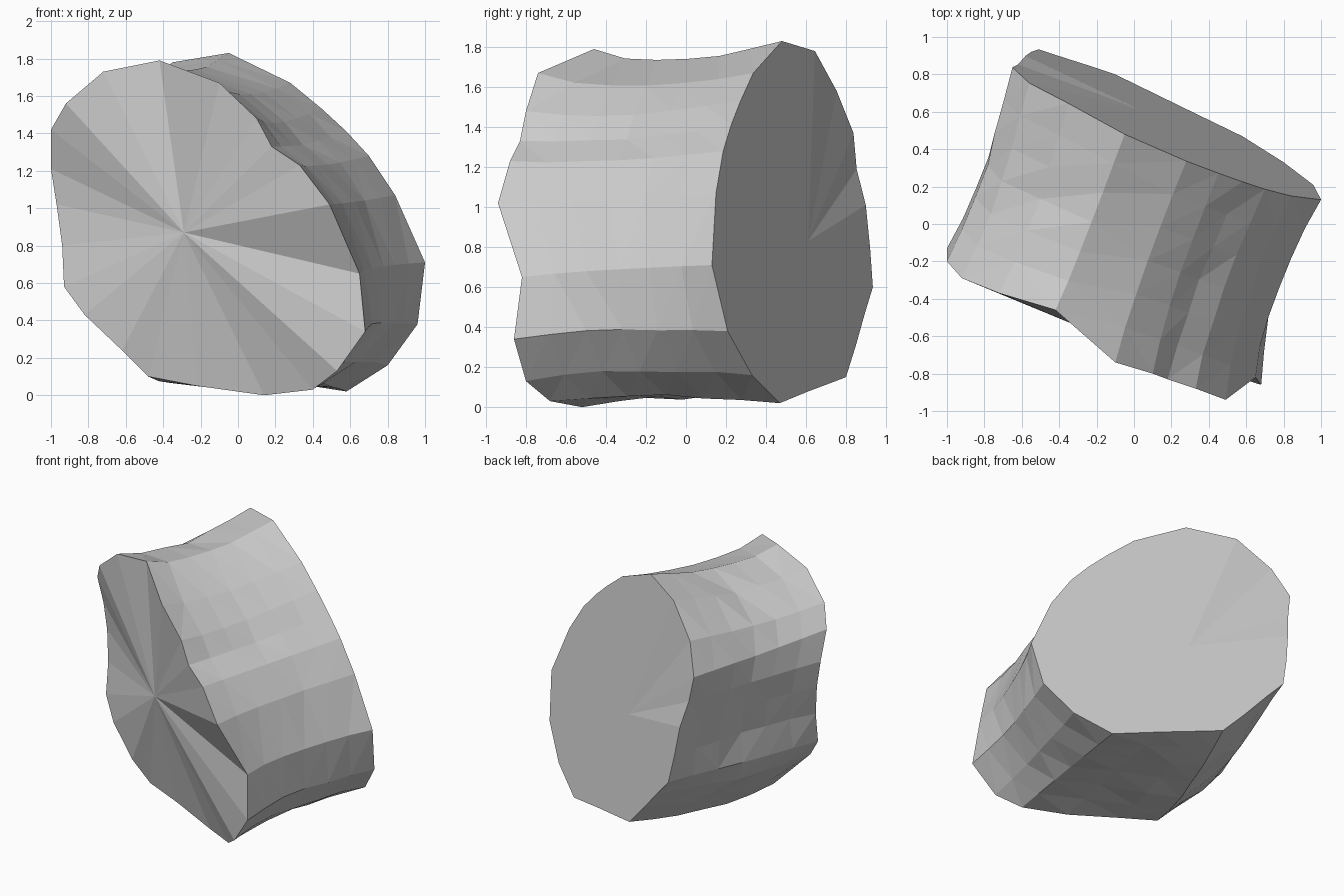
import bpy, bmesh, math, random
from mathutils import Vector

if "Cube" in bpy.data.objects:
    bpy.data.objects.remove(bpy.data.objects["Cube"])

random.seed(4)

# Front rim (x, y, z), clockwise seen from the front, starting at the top
front = [(-.42, -.46, 1.79), (-.10, -.74, 1.67), (.10, -.80, 1.48), (.18, -.83, 1.33),
         (.33, -.88, 1.23), (.49, -.94, 1.02), (.65, -.82, .65), (.68, -.86, .34),
         (.53, -.80, .13), (.40, -.68, .03), (.14, -.52, 0), (-.22, -.39, .05),
         (-.48, -.33, .10), (-.62, -.34, .24), (-.82, -.27, .43), (-.93, -.20, .58),
         (-.94, -.16, .80), (-.97, -.13, 1.02), (-1, -.13, 1.21), (-1, -.20, 1.42),
         (-.92, -.29, 1.56), (-.72, -.37, 1.73)]
# Matching back rim (x, z); it lies in one tilted plane
back = [(-.05, 1.83), (.28, 1.67), (.45, 1.53), (.58, 1.41), (.70, 1.28), (.84, 1.07),
        (1, .71), (.96, .38), (.80, .16), (.58, .02), (.28, .08), (.06, .12),
        (-.10, .15), (-.25, .31), (-.39, .47), (-.51, .60), (-.55, .80), (-.58, 1.01),
        (-.62, 1.19), (-.65, 1.37), (-.56, 1.58), (-.35, 1.78)]
# How far the waist pulls in along each strip (negative bulges outwards)
pinches = [.085] * 2 + [.06] * 7 + [.04, .02, -.04, -.07, -.08, -.06, 0] + [.05] * 5 + [.08]


def on_plane(x, z):
    dip = .035 if x < -.5 and z > 1.15 else 0
    return Vector((x, .774 - .52 * x - .175 * z - dip, z))


front = [Vector(p) for p in front]
back = [on_plane(*p) for p in back]
front_mid = Vector((-.29, -.55, .87))
back_mid = on_plane(.036, .83)

# Waisted side wall lofted between the rims, with slight chiselled unevenness
bm = bmesh.new()
steps = 6
rings = []
for k in range(steps + 1):
    t = k / steps
    waist = math.sin(math.pi * t ** .85)
    axis = front_mid.lerp(back_mid, t)
    ring = []
    for a, b, pinch in zip(front, back, pinches):
        p = a.lerp(b, t)
        out = p - axis
        out.y *= .3
        p -= out * waist * (pinch + random.uniform(-.014, .014))
        p.z = max(p.z, .0)
        ring.append(bm.verts.new(p))
    rings.append(ring)

n = len(front)
for r, s in zip(rings, rings[1:]):
    for i in range(n):
        j = (i + 1) % n
        bm.faces.new((r[i], r[j], s[j], s[i]))

# End caps as triangle fans
for ring, mid in ((rings[0], front_mid), (rings[-1], back_mid)):
    c = bm.verts.new(mid)
    for i in range(n):
        bm.faces.new((ring[i], ring[(i + 1) % n], c))

bmesh.ops.triangulate(bm, faces=[f for f in bm.faces if len(f.verts) == 4])
bmesh.ops.recalc_face_normals(bm, faces=bm.faces)
mesh = bpy.data.meshes.new("rock_chunk")
bm.to_mesh(mesh)
bm.free()
bpy.context.collection.objects.link(bpy.data.objects.new("rock_chunk", mesh))
